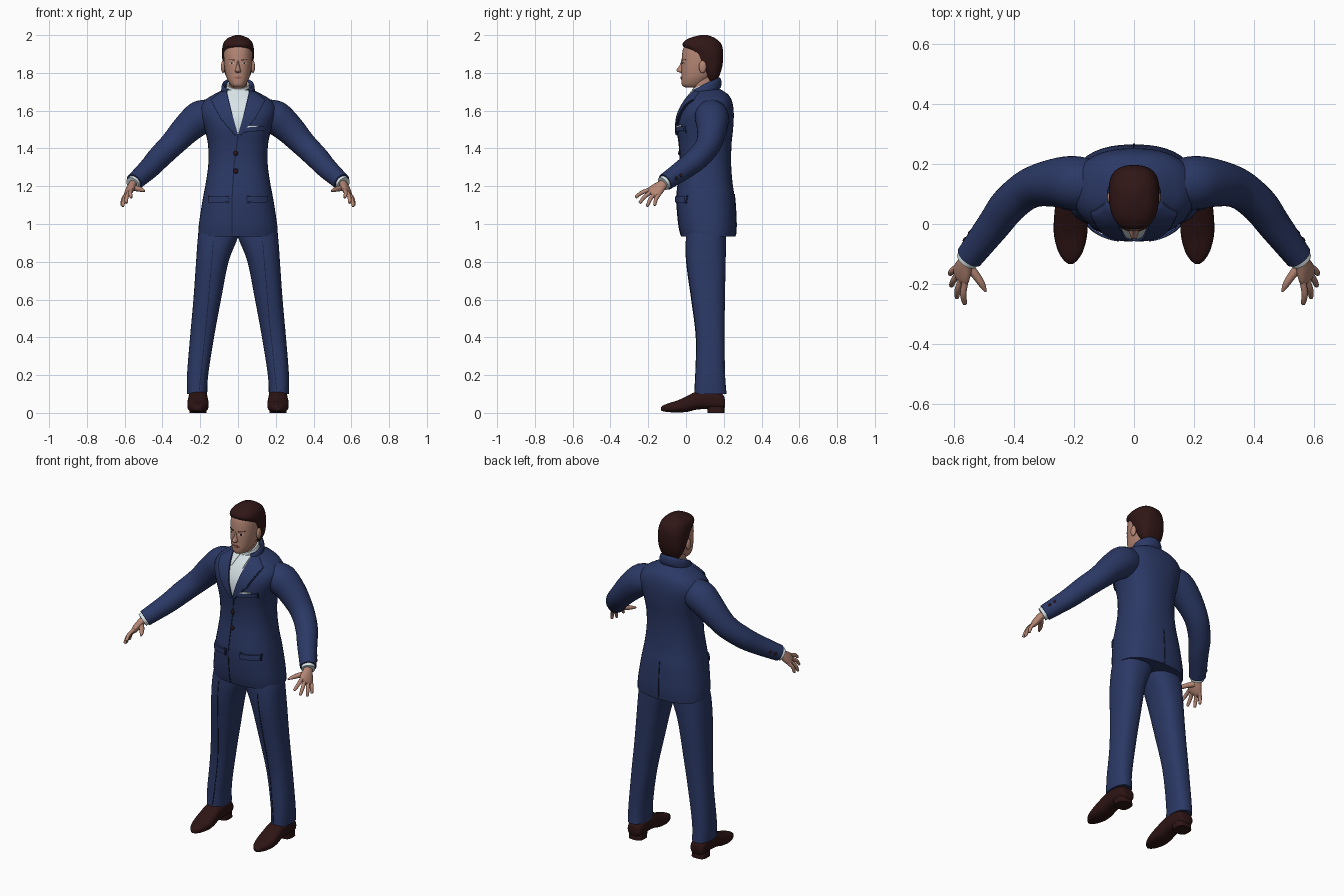
import bpy, bmesh, math
from mathutils import Vector, Matrix
from mathutils.bvhtree import BVHTree

cube = bpy.data.objects.get("Cube")
if cube:
    bpy.data.objects.remove(cube, do_unlink=True)


def material(name, *rgb):
    m = bpy.data.materials.new(name)
    m.use_nodes = True
    m.diffuse_color = (*rgb, 1)
    m.node_tree.nodes["Principled BSDF"].inputs["Base Color"].default_value = (*rgb, 1)
    return m


NAVY = material("navy cloth", .024, .04, .13)
SEAM = material("dark navy seam", .01, .016, .05)
SKIN = material("skin", .46, .24, .175)
HAIR = material("dark brown hair", .03, .008, .008)
SHOE = material("brown leather", .027, .007, .007)
SHIRT = material("white shirt", .72, .81, .84)
BUTTON = material("button", .025, .008, .01)
LIP = material("lips", .33, .12, .1)
EYE = material("eye white", .6, .55, .52)
SIDES = (("left", 1), ("right", -1))


def finish(name, bm, mat):
    bmesh.ops.recalc_face_normals(bm, faces=bm.faces)
    me = bpy.data.meshes.new(name)
    bm.to_mesh(me)
    bm.free()
    me.materials.append(mat)
    me.shade_smooth()
    me.set_sharp_from_angle(angle=math.radians(42))
    ob = bpy.data.objects.new(name, me)
    bpy.context.collection.objects.link(ob)
    return ob


def spline(a, b, c, d, t):
    return .5 * (2 * b + (c - a) * t + (2 * a - 5 * b + 4 * c - d) * t**2
                 + (3 * b - a - 3 * c + d) * t**3)


def loft(name, rings, mat, s=1, steps=4):
    """Skin closed rings, smoothed along the length, capped at both ends."""
    last = len(rings) - 1
    full = []
    for i in range(last):
        quad = [rings[min(max(i + k, 0), last)] for k in (-1, 0, 1, 2)]
        full += [[spline(*p, k / steps) for p in zip(*quad)] for k in range(steps)]
    full.append(rings[-1])
    bm = bmesh.new()
    rows = [[bm.verts.new((s * p.x, p.y, p.z)) for p in r] for r in full]
    for a, b in zip(rows, rows[1:]):
        for i in range(len(a)):
            bm.faces.new((a[i - 1], a[i], b[i], b[i - 1]))
    bm.faces.new(rows[0])
    bm.faces.new(rows[-1])
    return finish(name, bm, mat)


def section(n, e):
    """Unit superellipse."""
    for k in range(n):
        a = math.tau * k / n
        yield [math.copysign(abs(f)**(2 / e), f) for f in (math.cos(a), math.sin(a))]


def level(z, x0, x1, y0, y1, slope=0, e=2.4):
    return [Vector(((x0 + x1) / 2 + c * (x1 - x0) / 2, (y0 + y1) / 2 + d * (y1 - y0) / 2,
                    z + slope * d * (y1 - y0) / 2)) for c, d in section(40, e)]


def upright(y, w, z0, z1):
    return [Vector((.212 + w * c, y, (z0 + z1) / 2 + d * (z1 - z0) / 2))
            for c, d in section(28, 2.6)]


def tube(name, path, mat, s=1, ref=(0, 0, 1), n=20):
    """Loft along a path of (x, y, z, width, height)."""
    pts = [Vector(p[:3]) for p in path]
    rings = []
    for i, p in enumerate(path):
        t = (pts[min(i + 1, len(pts) - 1)] - pts[max(i - 1, 0)]).normalized()
        side = t.cross(Vector(ref)).normalized()
        up = side.cross(t)
        rings.append([pts[i] + side * c * p[3] + up * d * p[-1] for c, d in section(n, 2)])
    return loft(name, rings, mat, s)


def ball(name, centre, size, mat, turn=Matrix()):
    bm = bmesh.new()
    bmesh.ops.create_uvsphere(bm, u_segments=20, v_segments=12, radius=1,
                              matrix=Matrix.Translation(centre) @ turn @ Matrix.Diagonal((*size, 1)))
    return finish(name, bm, mat)


def surface(ob):
    me = ob.data
    return BVHTree.FromPolygons([v.co for v in me.vertices], [p.vertices[:] for p in me.polygons])


def depth(tree, x, z, d=1):
    hit = tree.ray_cast(Vector((x, -2 * d, z)), Vector((0, d, 0)))[0]
    return (hit or tree.find_nearest(Vector((x, 0, z)))[0]).y


def along(line, t):
    f = t * (len(line) - 1)
    i = min(int(f), len(line) - 2)
    return Vector(line[i]).lerp(Vector(line[i + 1]), f - i)


def patch(name, tree, inner, outer, lift, mat, s=1, d=1, thick=.009, rows=18, cols=8):
    """Thin plate between two (x, z) edges, laid over a surface."""
    rings = []
    for r in range(rows + 1):
        a, b = along(inner, r / rows), along(outer, r / rows)
        row = []
        for c in range(cols + 1):
            x, z = a.lerp(b, c / cols)
            row.append(Vector((x, depth(tree, s * x, z, d) - d * lift, z)))
        rings.append(row + [p + Vector((0, d * thick, 0)) for p in reversed(row)])
    return loft(name, rings, mat, s, 1)


def line(name, tree, path, half, d=1, s=1, lift=.003):
    patch(name, tree, [(x - half, z) for x, z in path], [(x + half, z) for x, z in path],
          lift, SEAM, s, d, .006, 24, 1)


# Jacket body: height, half width, front, back
body = [(.935, .211, -.026, .262), (1, .207, -.04, .266), (1.13, .187, -.05, .259),
        (1.22, .17, -.042, .246), (1.32, .157, -.032, .239), (1.42, .159, -.036, .241),
        (1.5, .176, -.046, .249), (1.57, .198, -.04, .253), (1.62, .2, -.02, .25),
        (1.66, .17, .004, .24), (1.69, .12, .028, .218), (1.72, .06, .05, .17)]
jacket = loft("jacket_body", [level(z, -w, w, a, b) for z, w, a, b in body], NAVY)
torso = surface(jacket)

# Shirt front, collars and neck
patch("shirt_front", torso, [(-.06, 1.71), (-.005, 1.475)], [(.06, 1.71), (.005, 1.475)], .005, SHIRT)
loft("shirt_collar", [level(1.685, -.07, .07, .022, .168, .45, 2),
                      level(1.742, -.058, .058, .033, .158, .45, 2)], SHIRT)
loft("neck", [level(1.66, -.05, .05, .04, .145), level(1.72, -.048, .048, .04, .145),
              level(1.8, -.05, .05, .03, .15)], SKIN)
arc = [math.radians(a) for a in range(-40, 221, 20)]
tube("jacket_collar", [(.078 * math.cos(a), .1 + .077 * math.sin(a), 1.708 + .038 * math.sin(a),
                        .011, .03) for a in arc], NAVY)

# Lapels, collar points and side pockets
for side, s in SIDES:
    fold = [(.062, 1.705), (.036, 1.6), (0, 1.472)]
    edge = [(.092, 1.7), (.142, 1.66), (.088, 1.56), (.014, 1.472)]
    patch(side + "_lapel", torso, fold, edge, .013, NAVY, s)
    patch(side + "_lapel_edge", torso, fold, [(x + .005, z - .003) for x, z in edge], .008, SEAM, s)
    patch(side + "_collar_point", torso, [(.008, 1.705), (.035, 1.645)],
          [(.058, 1.71), (.04, 1.645)], .012, SHIRT, s)
    flap = [[(x, 1.146), (x, z)] for x, z in ((.05, 1.116), (.155, 1.112))]
    patch(side + "_pocket_flap", torso, *flap, .012, NAVY, s)
    line(side + "_pocket_seam", torso, [(.102, 1.15), (.102, 1.109)], .056, s=s, lift=.006)

# Breast pocket, front closure, back vent and buttons
patch("breast_pocket", torso, [(.032, 1.51), (.032, 1.486)], [(.138, 1.518), (.138, 1.494)], .01, NAVY)
line("breast_pocket_seam", torso, [(.085, 1.52), (.085, 1.483)], .056, lift=.005)
patch("pocket_square", torso, [(.045, 1.519), (.045, 1.509)], [(.105, 1.523), (.105, 1.513)], .009, SHIRT)
line("front_closure", torso, [(0, 1.472), (-.022, 1.3), (-.032, 1.13), (-.032, .94)], .003)
line("back_vent", torso, [(0, 1.16), (0, .94)], .003, -1)
for name, z in (("upper", 1.375), ("lower", 1.28)):
    ball(name + "_button", (-.012, depth(torso, -.012, z) - .002, z), (.013, .007, .013), BUTTON)

# Arms
sleeve = [(.12, .13, 1.585, .08), (.2, .137, 1.563, .09), (.27, .137, 1.505, .08),
          (.35, .118, 1.42, .067), (.42, .062, 1.35, .062), (.47, -.005, 1.295, .056),
          (.55, -.11, 1.222, .046)]
across = Vector((.4, .84, -.36)).normalized()
palm_normal = Vector((.03, -.07, -.06)).cross(across)
tips = {"index": (.565, -.268, 1.14), "middle": (.592, -.247, 1.11),
        "ring": (.611, -.207, 1.092), "little": (.615, -.167, 1.097)}
for side, s in SIDES:
    tube(side + "_sleeve", sleeve, NAVY, s, n=28)
    tube(side + "_shirt_cuff", [(.54, -.097, 1.231, .038), (.559, -.122, 1.213, .038)], SHIRT, s)
    for k, c in (("upper", (.51, -.058, 1.258)), ("lower", (.527, -.081, 1.242))):
        out = Vector((.79, .61, 0))
        p = Vector(c) + out * .049
        out.x, p.x = s * out.x, s * p.x
        ball(f"{side}_{k}_cuff_button", p, (.009, .009, .005), BUTTON,
             out.to_track_quat("Z", "Y").to_matrix().to_4x4())
    # Hand
    tube(side + "_palm", [(.54, -.097, 1.231, .026, .022), (.559, -.125, 1.208, .028, .021),
                          (.57, -.15, 1.186, .038, .021), (.579, -.172, 1.167, .042, .017),
                          (.584, -.186, 1.156, .03, .009)], SKIN, s, palm_normal)
    for i, (finger, tip) in enumerate(tips.items()):
        base = Vector((.577, -.168, 1.17)) + across * (i - 1.5) * .021
        tip = Vector(tip)
        mid = base.lerp(tip, .5) + Vector((.006, -.004, .005))
        end = mid.lerp(tip, .88)
        tube(f"{side}_{finger}_finger", [(*base, .011), (*mid, .0105), (*end, .008), (*tip, .003)],
             SKIN, s, palm_normal, 12)
    tube(side + "_thumb", [(.556, -.14, 1.192, .017), (.528, -.172, 1.186, .014),
                           (.508, -.202, 1.18, .011), (.495, -.226, 1.174, .004)], SKIN, s, n=12)

# Trousers: height, inner, outer, front, back
leg = [(.1, .163, .27, .045, .215), (.2, .158, .27, .05, .207), (.4, .127, .254, .054, .204),
       (.6, .09, .236, .03, .206), (.8, .05, .222, .003, .21), (.93, 0, .212, 0, .212),
       (1, -.01, .195, .01, .212)]
# Shoes: depth, half width, bottom, top
shoe = [(.206, .034, .03, .07), (.192, .044, .02, .1), (.13, .05, .02, .125),
        (.06, .052, .018, .115), (.01, .056, .006, .092), (-.04, .055, .002, .068),
        (-.09, .042, .004, .052), (-.12, .024, .008, .04), (-.133, .008, .013, .029)]
for side, s in SIDES:
    trouser = loft(side + "_trouser_leg", [level(*r) for r in leg], NAVY, s)
    line(side + "_trouser_crease", surface(trouser), [(.13, .91), (.165, .5), (.205, .12)], .002, s=s)
    loft(side + "_shoe", [upright(*r) for r in shoe], SHOE, s)
    loft(side + "_heel", [level(0, .166, .258, .115, .205, 0, 3),
                          level(.035, .168, .256, .11, .203, 0, 3)], SHOE, s, 1)

# Head and hair: height, half width, front, back
skull = [(1.722, .022, .0, .07), (1.733, .038, -.02, .09), (1.76, .054, -.025, .12),
         (1.79, .065, -.025, .15), (1.83, .072, -.025, .17), (1.87, .075, -.023, .18),
         (1.91, .075, -.019, .18), (1.94, .069, -.009, .17), (1.97, .045, .03, .14)]
head = loft("head", [level(z, -w, w, a, b, 0, 2.2) for z, w, a, b in skull], SKIN)
mop = [(1.755, .045, .12, .16), (1.78, .062, .106, .175), (1.81, .074, .086, .186),
       (1.84, .08, .066, .193), (1.87, .083, .045, .196), (1.9, .084, .03, .197),
       (1.925, .084, .002, .195), (1.945, .081, -.017, .19), (1.965, .073, -.011, .178),
       (1.985, .052, .02, .152), (2, .015, .075, .115)]
loft("hair", [level(z, -w, w, a, b, 0, 2.5) for z, w, a, b in mop], HAIR)

# Face
face = surface(head)
nose = [(1.868, .007, -.024), (1.84, .009, -.034), (1.817, .014, -.05), (1.807, .016, -.046),
        (1.8, .01, -.026)]
loft("nose", [level(z, -w, w, a, .01, 0, 2) for z, w, a in nose], SKIN)
patch("lips", face, [(-.024, 1.777), (-.024, 1.774)], [(.024, 1.777), (.024, 1.774)], .003, LIP)
patch("lip_centre", face, [(-.012, 1.782), (-.012, 1.768)], [(.012, 1.782), (.012, 1.768)], .004, LIP)
for side, s in SIDES:
    patch(side + "_eyebrow", face, [(.016, 1.87), (.016, 1.865)], [(.05, 1.872), (.05, 1.869)], .003, HAIR, s)
    patch(side + "_eye", face, [(.021, 1.853), (.021, 1.846)], [(.044, 1.853), (.044, 1.846)], .002, EYE, s)
    patch(side + "_iris", face, [(.028, 1.855), (.028, 1.846)], [(.037, 1.855), (.037, 1.846)], .003, BUTTON, s)
    ball(side + "_ear", (s * .079, .088, 1.832), (.011, .02, .033), SKIN)
